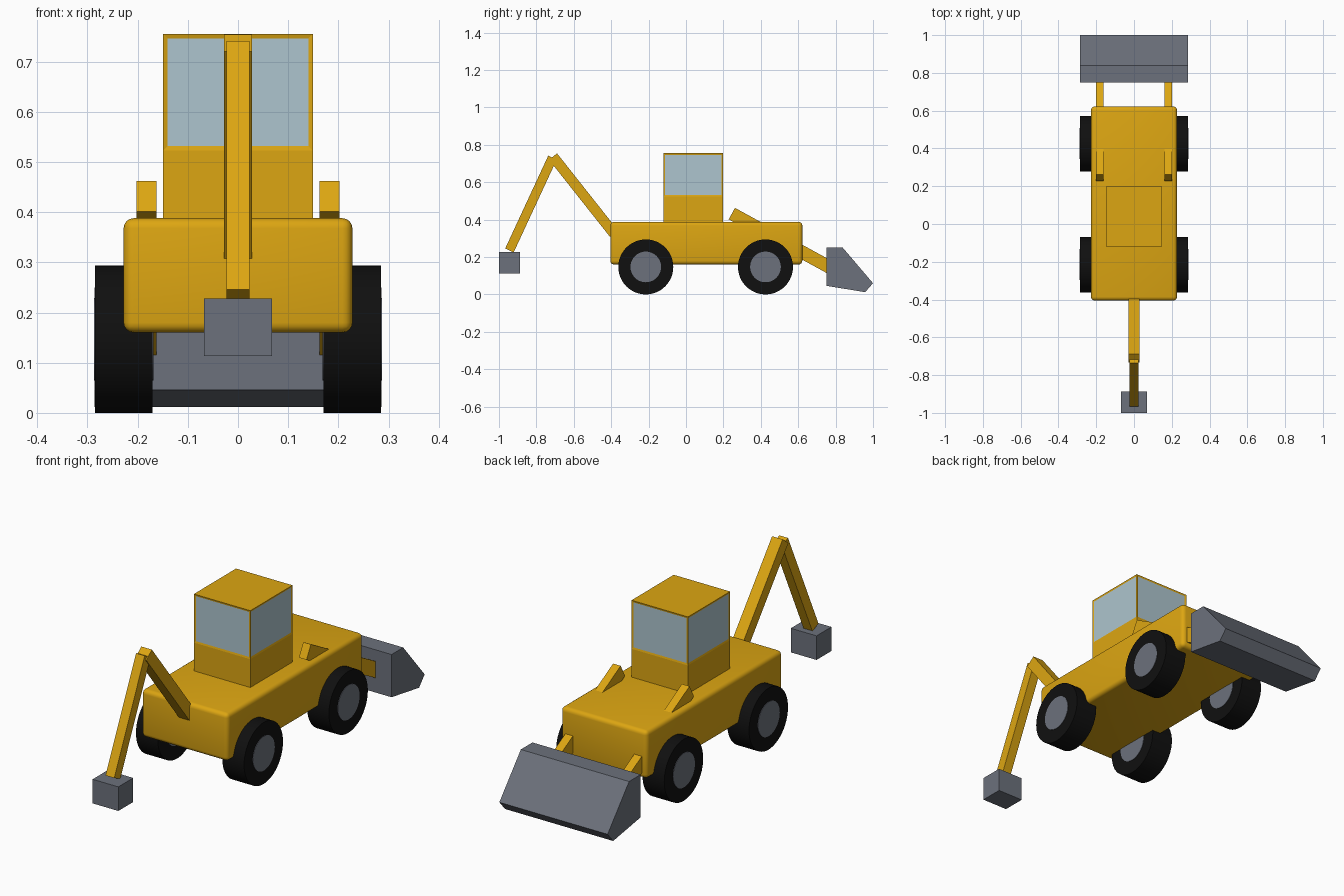
import bpy, bmesh
from math import pi, atan2
from mathutils import Vector, Matrix

if "Cube" in bpy.data.objects:
    bpy.data.objects.remove(bpy.data.objects["Cube"], do_unlink=True)


def material(name, rgb):
    m = bpy.data.materials.new(name)
    m.use_nodes = True
    color = (*rgb, 1)
    m.diffuse_color = color
    m.node_tree.nodes["Principled BSDF"].inputs["Base Color"].default_value = color
    return m


yellow = material("yellow paint", (0.72, 0.38, 0.006))
steel = material("grey steel", (0.15, 0.165, 0.2))
rubber = material("black rubber", (0.005, 0.005, 0.005))
glass = material("pale glass", (0.42, 0.56, 0.62))


def finish(name, bm, *mats):
    mesh = bpy.data.meshes.new(name)
    bmesh.ops.recalc_face_normals(bm, faces=bm.faces)
    bm.to_mesh(mesh)
    bm.free()
    obj = bpy.data.objects.new(name, mesh)
    bpy.context.collection.objects.link(obj)
    for m in mats:
        mesh.materials.append(m)
    return obj


def smooth(obj):
    bpy.ops.object.select_all(action="DESELECT")
    obj.select_set(True)
    bpy.context.view_layer.objects.active = obj
    bpy.ops.object.shade_smooth_by_angle(angle=pi / 5)


def box_mesh(low, high):
    low, high = Vector(low), Vector(high)
    bm = bmesh.new()
    bmesh.ops.create_cube(bm, size=1)
    bmesh.ops.scale(bm, vec=high - low, verts=bm.verts)
    bmesh.ops.translate(bm, vec=(low + high) / 2, verts=bm.verts)
    return bm


def beam(name, x, start, end, width, thick):
    """Square bar between two (y, z) points."""
    a, b = Vector((x, *start)), Vector((x, *end))
    d = b - a
    bm = bmesh.new()
    bmesh.ops.create_cube(bm, size=1)
    bmesh.ops.scale(bm, vec=(width, d.length, thick), verts=bm.verts)
    turn = Matrix.Rotation(atan2(d.z, d.y), 4, "X")
    bmesh.ops.transform(bm, matrix=Matrix.Translation((a + b) / 2) @ turn, verts=bm.verts)
    return finish(name, bm, yellow)


def disc(name, center, radius, width, mat):
    bm = bmesh.new()
    bmesh.ops.create_cone(bm, cap_ends=True, segments=48, radius1=radius, radius2=radius, depth=width)
    place = Matrix.Translation(center) @ Matrix.Rotation(pi / 2, 4, "Y")
    bmesh.ops.transform(bm, matrix=place, verts=bm.verts)
    smooth(finish(name, bm, mat))


# Rounded body
bm = box_mesh((-0.228, -0.405, 0.16), (0.228, 0.622, 0.388))
bmesh.ops.bevel(bm, geom=bm.edges[:], offset=0.02, segments=4, profile=0.5, affect="EDGES")
smooth(finish("body", bm, yellow))

# Cab with glazing inset in the upper half of each wall
bm = box_mesh((-0.149, -0.12, 0.37), (0.149, 0.198, 0.755))
bmesh.ops.bisect_plane(bm, geom=bm.verts[:] + bm.edges[:] + bm.faces[:],
                       plane_co=(0, 0, 0.523), plane_no=(0, 0, 1))
bm.normal_update()
walls = [f for f in bm.faces if abs(f.normal.z) < 0.5 and f.calc_center_median().z > 0.53]
bmesh.ops.inset_individual(bm, faces=walls, thickness=0.012, depth=-0.002)
for f in walls:
    f.material_index = 1
finish("cab", bm, yellow, glass)

# Wheels and loader arms on both sides
for side, label in ((1, "left"), (-1, "right")):
    for y, end in ((-0.215, "front"), (0.425, "rear")):
        center = (side * 0.228, y, 0.147)
        disc(f"{end}_{label}_tyre", center, 0.147, 0.115, rubber)
        disc(f"{end}_{label}_hub", center, 0.082, 0.119, steel)
    beam(f"{label}_loader_arm", side * 0.182, (0.245, 0.432), (0.8, 0.128), 0.04, 0.07)

# Loader bucket extruded from its side profile
bm = bmesh.new()
profile = ((0.75, 0.25), (0.838, 0.25), (1, 0.06), (0.958, 0.012), (0.75, 0.046))
face = bm.faces.new([bm.verts.new((-0.286, y, z)) for y, z in profile])
extruded = bmesh.ops.extrude_face_region(bm, geom=[face])["geom"]
bmesh.ops.translate(bm, vec=(0.572, 0, 0), verts=[v for v in extruded if isinstance(v, bmesh.types.BMVert)])
finish("loader_bucket", bm, steel)

# Digging boom, stick and bucket
beam("digger_boom", 0, (-0.711, 0.737), (-0.385, 0.325), 0.056, 0.055)
beam("digger_stick", 0, (-0.714, 0.731), (-0.944, 0.235), 0.046, 0.05)
finish("digger_bucket", box_mesh((-0.068, -1, 0.113), (0.068, -0.888, 0.228)), steel)
